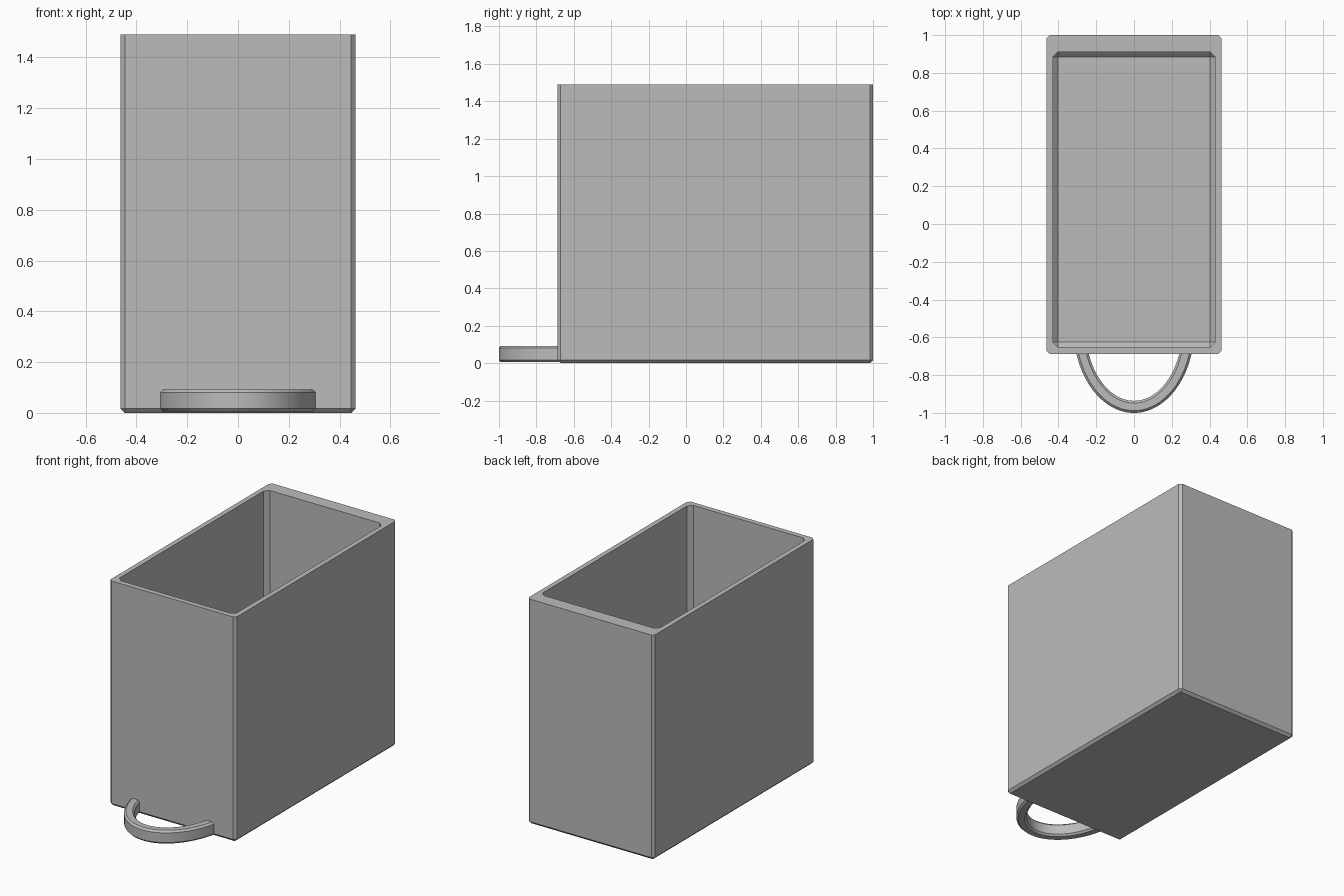
import bpy
import bmesh
import math

cube = bpy.data.objects.get("Cube")
if cube:
    bpy.data.objects.remove(cube, do_unlink=True)

grey = bpy.data.materials.new("plain grey")
grey.use_nodes = True
colour = (0.5, 0.5, 0.5, 1)
grey.diffuse_color = colour
grey.node_tree.nodes["Principled BSDF"].inputs["Base Color"].default_value = colour


def finish(bm, name):
    bmesh.ops.remove_doubles(bm, verts=bm.verts, dist=0.0005)
    bmesh.ops.recalc_face_normals(bm, faces=bm.faces)
    mesh = bpy.data.meshes.new(name)
    bm.to_mesh(mesh)
    bm.free()
    mesh.materials.append(grey)
    obj = bpy.data.objects.new(name, mesh)
    bpy.context.collection.objects.link(obj)
    return obj


def skin(bm, loops):
    """Join successive closed vertex loops with quads."""
    for a, b in zip(loops, loops[1:]):
        n = len(a)
        for i in range(n):
            j = (i + 1) % n
            bm.faces.new((a[i], a[j], b[j], b[i]))


def cut_rectangle(bm, half, front, back, z, cut):
    """Rectangle with its four corners cut off."""
    points = [(half - cut, front), (half, front + cut), (half, back - cut), (half - cut, back),
              (cut - half, back), (-half, back - cut), (-half, front + cut), (cut - half, front)]
    return [bm.verts.new((x, y, z)) for x, y in points]


# Open bin: outside from the base up, over the rim and down to the inner floor
HALF, FRONT, BACK, TOP = 0.463, -0.687, 1.0, 1.49
EDGE, INNER_EDGE, FLOOR = 0.017, 0.027, 0.035
IN_HALF, IN_FRONT, IN_BACK = 0.43, -0.652, 0.91
bm = bmesh.new()
outer = (HALF, FRONT, BACK)
inner = (IN_HALF, IN_FRONT, IN_BACK)
loops = [
    cut_rectangle(bm, HALF - EDGE, FRONT + EDGE, BACK - EDGE, 0, 0),
    cut_rectangle(bm, *outer, EDGE, EDGE),
    cut_rectangle(bm, *outer, TOP, EDGE),
    cut_rectangle(bm, *inner, TOP, INNER_EDGE),
    cut_rectangle(bm, *inner, FLOOR + INNER_EDGE, INNER_EDGE),
    cut_rectangle(bm, IN_HALF - INNER_EDGE, IN_FRONT + INNER_EDGE,
                  IN_BACK - INNER_EDGE, FLOOR, 0),
]
skin(bm, loops)
bm.faces.new(loops[0])
bm.faces.new(loops[-1])
finish(bm, "open_bin")

# Curved pull handle: a bevelled section swept along an elliptical arc
CENTRE, STEPS, BEVEL = -0.55, 48, 0.012
THICK, LOW, HIGH = 0.064, 0.005, 0.093
section = [(0, LOW + BEVEL), (0, HIGH - BEVEL), (BEVEL, HIGH), (THICK - BEVEL, HIGH),
           (THICK, HIGH - BEVEL), (THICK, LOW + BEVEL), (THICK - BEVEL, LOW), (BEVEL, LOW)]
start = math.asin((CENTRE - FRONT - 0.015) / 0.45)
bm = bmesh.new()
rings = []
for i in range(STEPS + 1):
    t = start + (math.pi - 2 * start) * i / STEPS
    rings.append([bm.verts.new(((0.32 - d) * math.cos(t),
                                CENTRE - (0.45 - d) * math.sin(t), z)) for d, z in section])
skin(bm, rings)
bm.faces.new(rings[0])
bm.faces.new(rings[-1])
handle = finish(bm, "pull_handle")
bpy.ops.object.select_all(action="DESELECT")
handle.select_set(True)
bpy.context.view_layer.objects.active = handle
bpy.ops.object.shade_smooth_by_angle(angle=math.radians(30))
